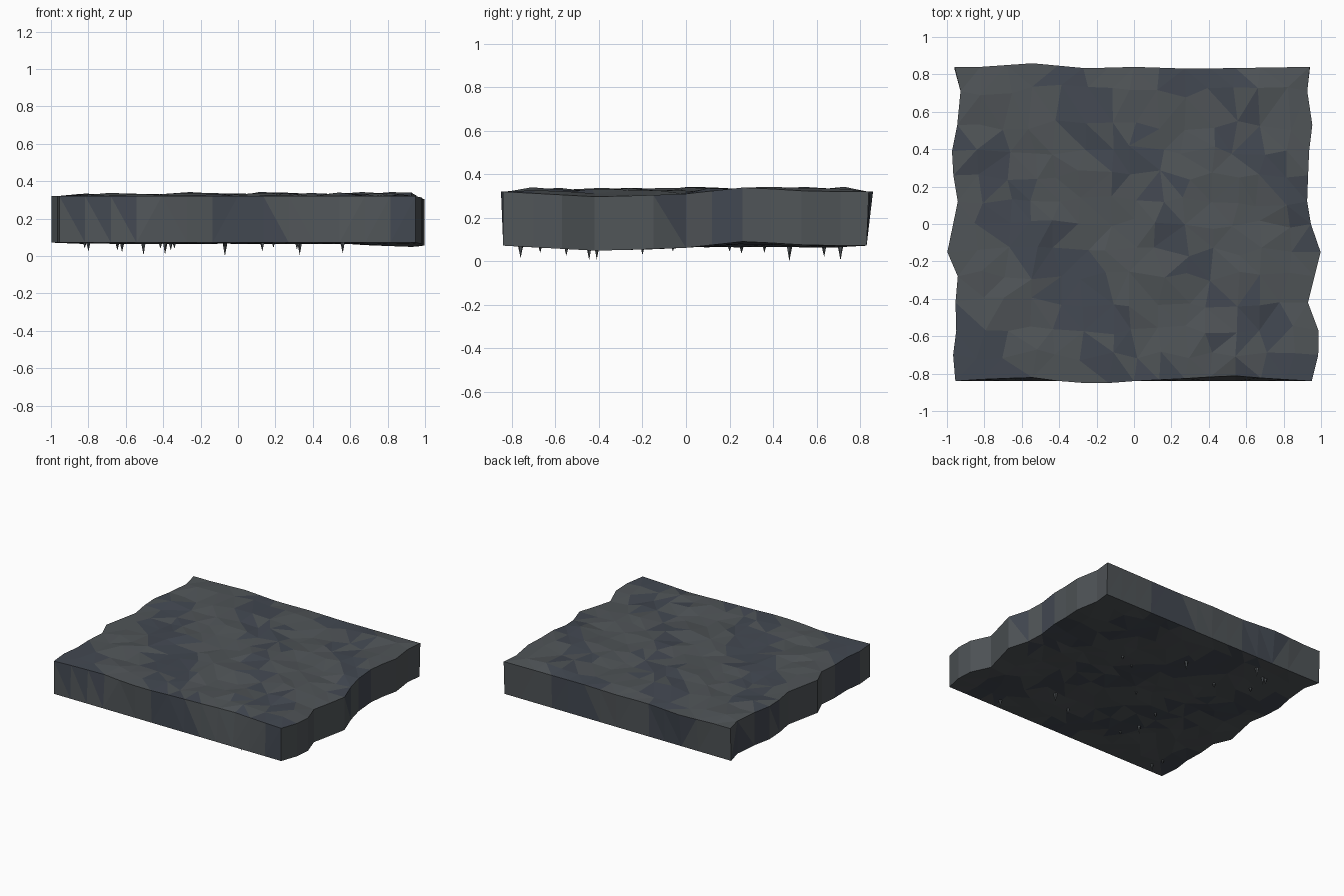
import bpy, bmesh, math, random

if "Cube" in bpy.data.objects:
    bpy.data.objects.remove(bpy.data.objects["Cube"])
random.seed(4)
NX, NY = 14, 12


def material(name, col):
    m = bpy.data.materials.new(name)
    m.diffuse_color = (*col, 1)
    m.use_nodes = True
    m.node_tree.nodes["Principled BSDF"].inputs["Base Color"].default_value = m.diffuse_color
    return m


grey = material("stone_grey", (0.080, 0.090, 0.097))
blue = material("stone_blue", (0.055, 0.065, 0.083))


def interp(points, t):
    for (a, va), (b, vb) in zip(points, points[1:]):
        if t <= b:
            return va + (vb - va) * max(0, t - a) / (b - a)
    return points[-1][1]


# wavy rims: (y, x) for the sides, (x, y) for front and back
left = [(-.84, -.955), (-.72, -.97), (-.58, -.95), (-.4, -.955), (-.26, -.94), (-.16, -1.0),
        (.13, -.94), (.25, -.965), (.38, -.975), (.58, -.935), (.7, -.925), (.84, -.96)]
right = [(-.84, .95), (-.68, .99), (-.58, .99), (-.42, .93), (-.14, 1.0), (-.02, .95),
         (.1, .925), (.38, .935), (.52, .955), (.72, .925), (.84, .94)]
front = [(-.95, -.84), (-.8, -.83), (-.55, -.82), (-.4, -.84), (-.2, -.855), (0, -.84),
         (.3, -.825), (.52, -.81), (.7, -.825), (.95, -.84)]
back = [(-.95, .84), (-.8, .84), (-.55, .86), (-.25, .832), (0, .84), (.3, .83), (.95, .84)]
right_dip = [(-.84, 0), (-.4, -.024), (0, -.01), (.27, .02), (.6, 0), (.84, 0)]
ys = [-.84, -.7, -.57, -.42, -.28, -.15, 0, .12, .26, .39, .53, .71, .84]


def layer(bm, top):
    grid = []
    for j in range(NY + 1):
        row = []
        for i in range(NX + 1):
            u, v = i / NX, j / NY
            x0, y0 = -.95 + 1.9 * u, ys[j]
            edge_x, edge_y = i in (0, NX), j in (0, NY)
            fl, fr = max(0, 1 - 5 * u), max(0, 1 - 5 * (1 - u))
            x = x0 + fl * (interp(left, y0) + .95) + fr * (interp(right, y0) - .95)
            y = y0
            if top:
                y += max(0, 1 - 5 * v) * (interp(front, x0) + .84)
                y += max(0, 1 - 5 * (1 - v)) * (interp(back, x0) - .84)
            elif j == NY:
                y = .83
            wave = math.sin(5.5 * x0 + 4 * y0 + 1) * .5 + math.sin(9 * x0 - 6 * y0) * .5
            z = (.320 if top else .072) + fr * interp(right_dip, y0)
            if not (edge_x or edge_y):
                x += random.uniform(-.03, .03)
                y += random.uniform(-.03, .03)
                if top:
                    z += .005 + wave * .009 + random.uniform(-.011, .011)
                else:
                    z += random.uniform(-.008, .003)
            row.append(bm.verts.new((x, y, z)))
        grid.append(row)
    return grid


# rocky slab: uneven top, near-flat underside, stitched rim
bm = bmesh.new()
T, B = layer(bm, True), layer(bm, False)
for j in range(NY):
    for i in range(NX):
        bm.faces.new((T[j][i], T[j][i + 1], T[j + 1][i + 1], T[j + 1][i]))
        bm.faces.new((B[j][i], B[j + 1][i], B[j + 1][i + 1], B[j][i + 1]))
ring = ([(0, i) for i in range(NX)] + [(j, NX) for j in range(NY)] +
        [(NY, i) for i in range(NX, 0, -1)] + [(j, 0) for j in range(NY, 0, -1)])
for (a, b), (c, d) in zip(ring, ring[1:] + ring[:1]):
    bm.faces.new((B[a][b], B[c][d], T[c][d], T[a][b]))
bmesh.ops.triangulate(bm, faces=[f for f in bm.faces if abs(f.normal.z) > .5 or f.normal.length == 0])
bm.normal_update()
for f in bm.faces:
    c = f.calc_center_median()
    f.material_index = int(math.sin(8 * c.x + 6 * c.y) + random.uniform(-.8, .8) > .45)
bmesh.ops.recalc_face_normals(bm, faces=bm.faces[:])
mesh = bpy.data.meshes.new("rock_slab")
bm.to_mesh(mesh)
bm.free()
mesh.materials.append(grey)
mesh.materials.append(blue)
bpy.context.collection.objects.link(bpy.data.objects.new("rock_slab", mesh))

# hanging stalactites: x, y, tip height
spikes = [(.315, .255, .035), (.19, .2, .045), (-.07, .475, 0), (-.415, .36, .04), (-.505, .71, .005),
          (-.62, .635, .02), (-.645, .635, .03), (-.645, .475, .035), (.56, -.76, .015),
          (.33, -.445, .005), (.13, -.55, .025), (-.07, -.06, .045), (-.36, -.2, .03),
          (-.34, -.55, .04), (-.39, -.41, .008), (-.8, -.76, .025), (-.82, -.67, .04)]
for n, (x, y, z) in enumerate(spikes):
    h = .085 - z
    bpy.ops.mesh.primitive_cone_add(vertices=5, radius1=.012 + .05 * h, radius2=0, depth=h,
                                    location=(x, y, z + h / 2),
                                    rotation=(math.pi, 0, random.uniform(0, 6)))
    ob = bpy.context.object
    ob.name = f"stalactite_{n + 1}"
    ob.data.materials.append(grey)
